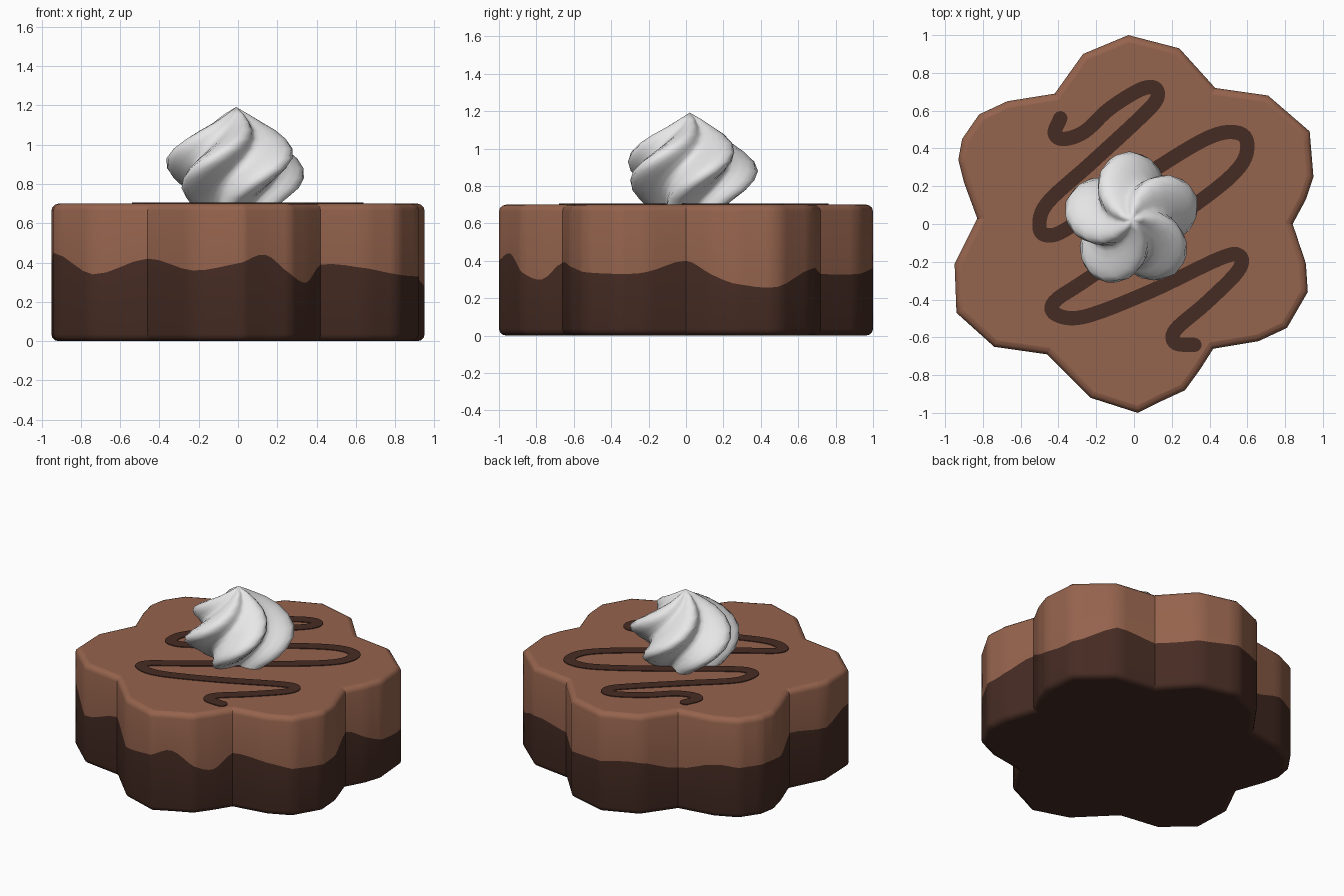
import bpy
import bmesh
import math
from mathutils import Vector

if "Cube" in bpy.data.objects:
    bpy.data.objects.remove(bpy.data.objects["Cube"], do_unlink=True)


def make_material(name, color):
    mat = bpy.data.materials.new(name)
    mat.use_nodes = True
    mat.diffuse_color = (*color, 1)
    mat.node_tree.nodes["Principled BSDF"].inputs["Base Color"].default_value = (*color, 1)
    return mat


def make_object(name, bm, materials):
    bmesh.ops.recalc_face_normals(bm, faces=bm.faces)
    mesh = bpy.data.meshes.new(name)
    bm.to_mesh(mesh)
    bm.free()
    for mat in materials:
        mesh.materials.append(mat)
    obj = bpy.data.objects.new(name, mesh)
    bpy.context.collection.objects.link(obj)
    return obj


def catmull(a, b, c, d, t):
    return 0.5 * (2 * b + (c - a) * t + (2 * a - 5 * b + 4 * c - d) * t ** 2
                  + (3 * b - a - 3 * c + d) * t ** 3)


def bridge(bm, lower, upper, material_index=0):
    count = len(lower)
    for i in range(count):
        j = (i + 1) % count
        face = bm.faces.new((lower[i], lower[j], upper[j], upper[i]))
        face.smooth = True
        face.material_index = material_index


milk = make_material("milk brown", (0.30, 0.125, 0.074))
dark = make_material("dark brown", (0.062, 0.025, 0.017))
cream = make_material("cream white", (0.8, 0.8, 0.8))

# Flower outline, clockwise: x, y and height of the dark dip edge
OUTLINE = [
    (-.03, 1, .36), (.24, .93, .33), (.43, .72, .33), (.71, .68, .36), (.93, .49, .26),
    (.95, .25, .28), (.91, .13, .33), (.84, 0, .4), (.91, -.21, .34), (.92, -.36, .33),
    (.81, -.55, .34), (.66, -.62, .37), (.42, -.66, .39), (.35, -.77, .3), (.27, -.88, .34),
    (.14, -.94, .44), (.02, -1, .4), (-.23, -.92, .36), (-.46, -.69, .42), (-.74, -.65, .34),
    (-.94, -.47, .45), (-.95, -.21, .38), (-.83, .03, .4), (-.9, .22, .34), (-.93, .34, .36),
    (-.91, .45, .36), (-.82, .58, .36), (-.67, .65, .37), (-.42, .69, .3), (-.27, .9, .37)]
HEIGHT = 0.7
STEPS = 4


def build_cake():
    corners = [Vector(p) for p in OUTLINE]
    n = len(corners)
    points, waves, notches = [], [], []
    for i in range(n):
        a, b, c, d = (corners[(i + k) % n] for k in (-1, 0, 1, 2))
        turn = (b - a).xy.angle_signed((c - b).xy)
        if turn < -math.radians(25):
            notches.append(len(points))
        for s in range(STEPS):
            t = s / STEPS
            points.append(b.lerp(c, t).xy)
            waves.append(catmull(a.z, b.z, c.z, d.z, t))
    # Mitred inward direction at every outline point
    count = len(points)
    inward = []
    for i in range(count):
        e1 = (points[i] - points[i - 1]).normalized()
        e2 = (points[(i + 1) % count] - points[i]).normalized()
        n1, n2 = Vector((e1.y, -e1.x)), Vector((e2.y, -e2.x))
        inward.append((n1 + n2) / (1 + n1.dot(n2)))
    bm = bmesh.new()

    def ring(inset, z=None):
        return [bm.verts.new((*(p + q * inset), w if z is None else z))
                for p, q, w in zip(points, inward, waves)]

    radius = 0.036
    rounding = [(radius * (1 - math.sin(a)), radius * (1 - math.cos(a)))
                for a in (math.radians(30 * k) for k in range(4))]
    rings = [ring(inset, z) for inset, z in rounding]
    rings.append(ring(0))
    rings += [ring(inset, HEIGHT - z) for inset, z in reversed(rounding)]
    wave_ring = len(rounding)
    for k in range(len(rings) - 1):
        bridge(bm, rings[k], rings[k + 1], 1 if k < wave_ring else 0)
    bm.faces.new(rings[0]).material_index = 1
    bm.faces.new(rings[-1])
    # Sharp edges at the notches between petals and around the flat caps
    for i in notches:
        for low, high in zip(rings, rings[1:]):
            bm.edges.get((low[i], high[i])).smooth = False
    for cap in (rings[0], rings[-1]):
        for i in range(count):
            bm.edges.get((cap[i - 1], cap[i])).smooth = False
    make_object("cake_body", bm, [milk, dark])


# Centre line of the thin icing drizzle
DRIZZLE = [
    (-.39, .56), (-.42, .48), (-.37, .45), (-.26, .49), (-.13, .61), (.03, .71), (.11, .72),
    (.12, .66), (.03, .56), (-.23, .32), (-.46, .11), (-.5, -.02), (-.45, -.06), (-.33, -.01),
    (.08, .27), (.4, .46), (.56, .48), (.6, .4), (.54, .28), (.32, .1), (-.23, -.28),
    (-.42, -.41), (-.41, -.48), (-.26, -.49), (.08, -.36), (.46, -.18), (.56, -.17),
    (.55, -.25), (.38, -.42), (.22, -.56), (.22, -.63), (.32, -.64)]


def build_drizzle():
    ctrl = [Vector(p) for p in DRIZZLE]
    ctrl = [2 * ctrl[0] - ctrl[1]] + ctrl + [2 * ctrl[-1] - ctrl[-2]]
    path = [catmull(*ctrl[i:i + 4], s / 6) for i in range(len(ctrl) - 3) for s in range(6)]
    path.append(ctrl[-2])
    half = 0.038
    bm = bmesh.new()
    z = HEIGHT + 0.005
    rows = []

    def add_row(p, side, width):
        rows.append([bm.verts.new((*(p + side * k * width), z)) for k in (-1, 1)])

    last = len(path) - 1
    cap_angles = [math.radians(a) for a in (75, 50, 25)]
    for i, p in enumerate(path):
        along = (path[min(i + 1, last)] - path[max(i - 1, 0)]).normalized()
        side = Vector((-along.y, along.x))
        if i == 0:
            for a in cap_angles:
                add_row(p - along * half * math.sin(a), side, half * math.cos(a))
        add_row(p, side, half)
        if i == last:
            for a in reversed(cap_angles):
                add_row(p + along * half * math.sin(a), side, half * math.cos(a))
    for r, q in zip(rows, rows[1:]):
        bm.faces.new((r[0], q[0], q[1], r[1]))
    obj = make_object("icing_drizzle", bm, [dark])
    solid = obj.modifiers.new("thickness", "SOLIDIFY")
    solid.thickness = 0.006
    solid.offset = -1


# Ridge radius and height of the piped cream, from base to tip
SWIRL = [(.23, .69), (.27, .73), (.32, .78), (.35, .83), (.365, .88), (.355, .93), (.32, .98),
         (.265, 1.03), (.2, 1.075), (.13, 1.115), (.065, 1.155)]


def build_swirl():
    lobes, per_lobe = 5, 10
    count = lobes * per_lobe
    centre = Vector((-.01, .02))
    bm = bmesh.new()
    rings = []
    for radius, z in SWIRL:
        twist = math.radians(90 + 230 * (z - 0.87))
        verts = []
        for i in range(count):
            a = math.tau * i / count
            r = radius * (0.82 + 0.18 * math.cos(lobes * a))
            verts.append(bm.verts.new((centre.x + r * math.cos(a + twist),
                                       centre.y + r * math.sin(a + twist), z)))
        rings.append(verts)
    for low, high in zip(rings, rings[1:]):
        bridge(bm, low, high)
    bm.faces.new(rings[0])
    tip = bm.verts.new((*centre, 1.192))
    for i in range(count):
        bm.faces.new((rings[-1][i - 1], rings[-1][i], tip)).smooth = True
    make_object("cream_swirl", bm, [cream])


build_cake()
build_drizzle()
build_swirl()
